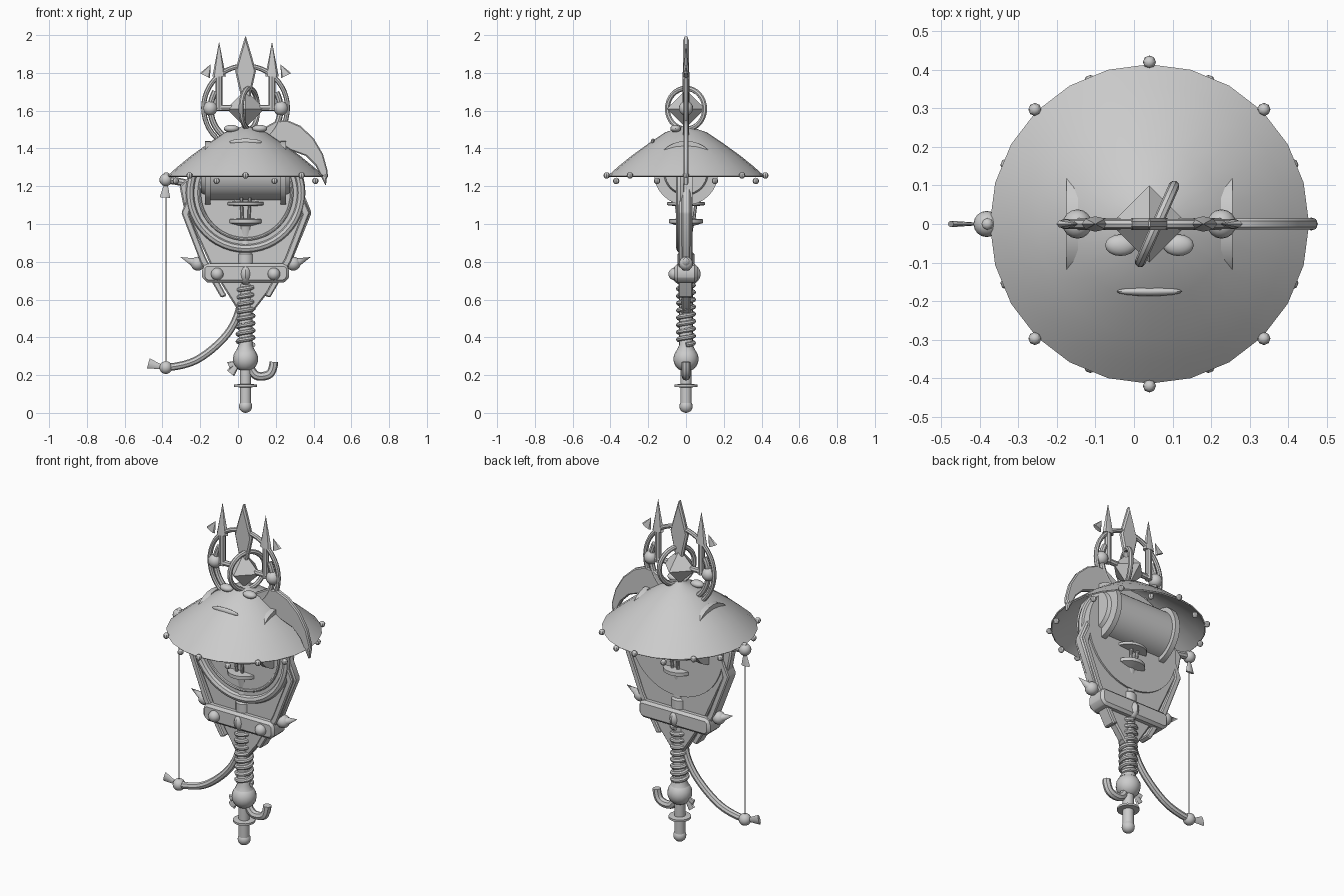
import bpy, bmesh
from math import pi, sin, cos, radians
from mathutils import Vector, Matrix

if "Cube" in bpy.data.objects:
    bpy.data.objects.remove(bpy.data.objects["Cube"])

CX = 0.04  # axis of the staff


def make(name, bm):
    bmesh.ops.recalc_face_normals(bm, faces=bm.faces)
    me = bpy.data.meshes.new(name)
    bm.to_mesh(me)
    bm.free()
    ob = bpy.data.objects.new(name, me)
    bpy.context.collection.objects.link(ob)
    return ob


def cone(name, a, b, r1, r2, seg=16, flat=1.0):
    """Cone or cylinder from a to b; flat squashes it in y."""
    a, b = Vector(a), Vector(b)
    bm = bmesh.new()
    bmesh.ops.create_cone(bm, cap_ends=True, segments=seg, radius1=r1, radius2=r2, depth=(b - a).length)
    m = Matrix.Translation((a + b) / 2) @ (b - a).to_track_quat('Z', 'Y').to_matrix().to_4x4()
    bm.transform(m)
    c = a.y
    for v in bm.verts:
        v.co.y = c + (v.co.y - c) * flat
    return make(name, bm)


def ball(name, c, r, scale=(1, 1, 1), u=16, v=10):
    bm = bmesh.new()
    bmesh.ops.create_uvsphere(bm, u_segments=u, v_segments=v, radius=r)
    bm.transform(Matrix.Translation(c) @ Matrix.Diagonal((*scale, 1)))
    return make(name, bm)


def plate(name, pts, y0, y1, bevel=0.0):
    """Flat front-facing outline given depth in y."""
    bm = bmesh.new()
    f = bm.faces.new([bm.verts.new((x, y0, z)) for x, z in pts])
    g = bmesh.ops.extrude_face_region(bm, geom=[f])['geom']
    bmesh.ops.translate(bm, vec=(0, y1 - y0, 0), verts=[e for e in g if isinstance(e, bmesh.types.BMVert)])
    ob = make(name, bm)
    if bevel:
        m = ob.modifiers.new('bevel', 'BEVEL')
        m.width, m.segments = bevel, 1
    return ob


def lathe(name, prof, seg=24, close=False):
    """Revolve (radius, z) points round the staff axis."""
    bm = bmesh.new()
    rows = [[bm.verts.new((CX + r * cos(2 * pi * i / seg), r * sin(2 * pi * i / seg), z)) for i in range(seg)]
            for r, z in prof]
    pairs = list(zip(rows, rows[1:])) + ([(rows[-1], rows[0])] if close else [])
    for p, q in pairs:
        for i in range(seg):
            j = (i + 1) % seg
            bm.faces.new((p[i], p[j], q[j], q[i]))
    if not close:
        bm.faces.new(rows[0])
        bm.faces.new(rows[-1])
    return make(name, bm)


def tube(name, pts, r, kind='NURBS', cyclic=False):
    cu = bpy.data.curves.new(name, 'CURVE')
    cu.dimensions, cu.bevel_depth, cu.bevel_resolution, cu.use_fill_caps = '3D', r, 2, True
    s = cu.splines.new(kind)
    s.points.add(len(pts) - 1)
    for p, c in zip(s.points, pts):
        p.co = (*c, 1)
    s.use_cyclic_u = cyclic
    if kind == 'NURBS':
        s.use_endpoint_u, s.order_u, s.resolution_u = True, 3, 4
    ob = bpy.data.objects.new(name, cu)
    bpy.context.collection.objects.link(ob)
    return ob


def circle(cx, cz, r, n=48, a0=0, a1=360):
    return [(cx + r * cos(radians(a0 + (a1 - a0) * i / n)), cz + r * sin(radians(a0 + (a1 - a0) * i / n)))
            for i in range(n)]


# staff: pommel, grip core, collar
ball('pommel_tip', (CX, 0, 0.035), 0.035)
lathe('lower_shaft', [(0.03, 0.035), (0.03, 0.135), (0.06, 0.138), (0.06, 0.15), (0.03, 0.153), (0.03, 0.25)], 16)
ball('pommel_ball', (CX, 0, 0.285), 0.067)
lathe('grip', [(0.05, 0.33), (0.036, 0.36), (0.036, 0.68)], 16)
tube('grip_wrap', [(CX + 0.04 * cos(i * pi / 6), 0.04 * sin(i * pi / 6), 0.36 + 0.0032 * i) for i in range(100)],
     0.013, 'POLY')
lathe('neck', [(0.045, 0.78), (0.045, 0.84), (0.035, 0.85), (0.035, 0.91), (0.03, 0.92), (0.04, 0.99), (0.09, 1.005),
               (0.09, 1.025), (0.03, 1.03), (0.03, 1.12)], 20)
for i in range(8):
    a = pi / 4 * i + pi / 8
    cone('neck_post', (CX + 0.045 * cos(a), 0.045 * sin(a), 1.02), (CX + 0.06 * cos(a), 0.06 * sin(a), 1.14),
         0.009, 0.009, 8)
lathe('neck_cap', [(0.06, 1.095), (0.1, 1.10), (0.1, 1.115), (0.06, 1.12)], 20)

# hook and fins at the pommel
tube('hook', [(0.06, 0, 0.25), (0.08, 0, 0.2), (0.13, 0, 0.19), (0.185, 0, 0.21), (0.19, 0, 0.27)], 0.023)
cone('pommel_fin', (0.0, 0, 0.26), (-0.04, 0, 0.21), 0.012, 0.025, 8, 0.4)
cone('pommel_fin', (0.0, 0, 0.27), (-0.05, 0, 0.25), 0.008, 0.02, 8, 0.4)

# crossguard
plate('guard_bar', [(-0.18, 0.7), (-0.16, 0.69), (0.24, 0.69), (0.26, 0.7), (0.27, 0.72), (0.27, 0.77), (0.25, 0.79),
                    (-0.17, 0.79), (-0.19, 0.77), (-0.19, 0.72)], -0.06, 0.06, 0.018)
ball('guard_boss', (CX, 0, 0.735), 0.06, (0.65, 1.3, 1.05))
for s in (-1, 1):
    ball('guard_rivet', (CX + 0.15 * s, -0.06, 0.735), 0.033)
    ball('guard_end_ball', (CX + 0.253 * s, 0, 0.79), 0.037)
    cone('guard_spike', (CX + 0.27 * s, 0, 0.795), (CX + 0.345 * s, 0, 0.825), 0.024, 0, 12)

# kite plate and round shield
plate('kite_plate', [(-0.31, 1.2), (-0.29, 1.1), (-0.13, 0.75), (0.02, 0.51), (0.06, 0.51), (0.2, 0.69), (0.28, 0.79),
                     (0.39, 1.06), (0.34, 1.18), (0.27, 1.32), (-0.19, 1.32)], -0.025, 0.025, 0.008)
for s in (-1, 1):
    plate('edge_strip', [(CX + s * x, z) for x, z in [(0.1, 0.62), (0.13, 0.61), (0.24, 0.8), (0.34, 1.06),
                                                      (0.3, 1.15), (0.28, 1.12), (0.3, 1.05), (0.21, 0.82)]],
          -0.04, 0.035, 0.006)
plate('round_shield', circle(CX, 1.165, 0.3), -0.03, 0.035)
tube('shield_rim', [(x, -0.03, z) for x, z in circle(CX, 1.165, 0.295)], 0.022, 'POLY', True)
tube('shield_inner_rim', [(x, -0.03, z) for x, z in circle(CX, 1.165, 0.245)], 0.009, 'POLY', True)

# bow with string and tip ornaments
half = [(-0.38, 0.24), (-0.27, 0.25), (-0.15, 0.32), (-0.03, 0.44), (0.02, 0.58)]
path = half + [(0.04, 0.737)] + [(x, 1.474 - z) for x, z in reversed(half)]
tube('bow_limb', [(x, 0, z) for x, z in path], 0.02)
tube('bow_string', [(-0.382, 0, 0.24), (-0.382, 0, 1.234)], 0.003, 'POLY')
for z in (0.24, 1.234):
    ball('bow_tip', (-0.382, 0, z), 0.034)
cone('bow_fin', (-0.4, 0, 0.242), (-0.475, 0, 0.262), 0.01, 0.028, 8, 0.3)
cone('bow_fin', (-0.382, 0, 1.21), (-0.387, 0, 1.14), 0.01, 0.028, 8, 0.3)

# hammer barrel under the canopy
cone('barrel', (-0.15, 0, 1.27), (0.23, 0, 1.27), 0.145, 0.145, 32)
for s in (-1, 1):
    cone('barrel_cap', (CX + 0.185 * s, 0, 1.27), (CX + 0.215 * s, 0, 1.27), 0.17, 0.17, 32)
    cone('barrel_end', (CX + 0.21 * s, 0, 1.27), (CX + 0.235 * s, 0, 1.27), 0.12, 0.11, 32)

# canopy with rim beads
lathe('canopy', [(0.414, 1.255), (0.36, 1.303), (0.29, 1.36), (0.2, 1.425), (0.11, 1.485), (0.01, 1.52), (0.01, 1.51),
                 (0.11, 1.475), (0.2, 1.415), (0.29, 1.35), (0.36, 1.293), (0.408, 1.25)], 24, True)
for i in range(16):
    a = pi / 8 * i
    r, z = ((0.42, 1.257), (0.4, 1.228))[i % 2]
    ball('rim_bead', (CX + r * cos(a), r * sin(a), z), 0.017, (1, 1, 1), 8, 6)
ball('canopy_brow', (CX, -0.175, 1.435), 0.085, (1, 0.14, 0.2))
for s in (-1, 1):
    ball('canopy_petal', (CX + 0.075 * s, -0.055, 1.505), 0.04, (1, 0.7, 0.5))

# crescent axe blade
plate('axe_blade', [(0.12, 1.5), (0.2, 1.545), (0.26, 1.55), (0.33, 1.52), (0.4, 1.455), (0.45, 1.37), (0.475, 1.28),
                    (0.465, 1.2), (0.44, 1.25), (0.41, 1.31), (0.36, 1.36), (0.25, 1.4), (0.12, 1.42)],
      -0.014, 0.014, 0.006)

# crown: rings, trident and gem
tube('crown_ring', [(x, 0, z) for x, z in circle(CX, 1.615, 0.222)], 0.013, 'POLY', True)
tube('crown_inner_ring', [(x, 0, z) for x, z in circle(CX, 1.61, 0.185, 36, 150, 395)], 0.016, 'POLY')
plate('center_blade', [(CX - 0.015, 1.6), (CX - 0.03, 1.7), (CX - 0.055, 1.81), (CX - 0.03, 1.9), (CX, 2.0),
                       (CX + 0.03, 1.9), (CX + 0.055, 1.81), (CX + 0.03, 1.7), (CX + 0.015, 1.6)],
      -0.015, 0.015, 0.008)
cone('trident_bar', (CX - 0.185, 0, 1.615), (CX + 0.185, 0, 1.615), 0.016, 0.016, 8)
for s in (-1, 1):
    ball('trident_ball', (CX + 0.187 * s, 0, 1.612), 0.038)
    cone('prong_shaft', (CX + 0.14 * s, 0, 1.6), (CX + 0.14 * s, 0, 1.79), 0.018, 0.018, 8)
    cone('prong_tip', (CX + 0.14 * s, 0, 1.78), (CX + 0.14 * s, 0, 1.965), 0.036, 0, 8, 0.55)
    cone('crown_fin', (CX + 0.215 * s, 0, 1.785), (CX + 0.185 * s, 0, 1.845), 0.03, 0, 8, 0.4)
cone('gem_top', (CX, 0, 1.61), (CX, 0, 1.71), 0.1, 0, 4)
cone('gem_bottom', (CX, 0, 1.61), (CX, 0, 1.51), 0.1, 0, 4)
a = radians(66)
tube('gem_ring', [(CX + 0.02 + x * cos(a), x * sin(a), z) for x, z in circle(0, 1.61, 0.108, 32)], 0.014, 'POLY', True)

# turn tubes into meshes, smooth the rounded parts
bpy.ops.object.select_all(action='SELECT')
bpy.context.view_layer.objects.active = bpy.context.selected_objects[0]
bpy.ops.object.convert(target='MESH')
bpy.ops.object.shade_smooth_by_angle(angle=radians(32))
